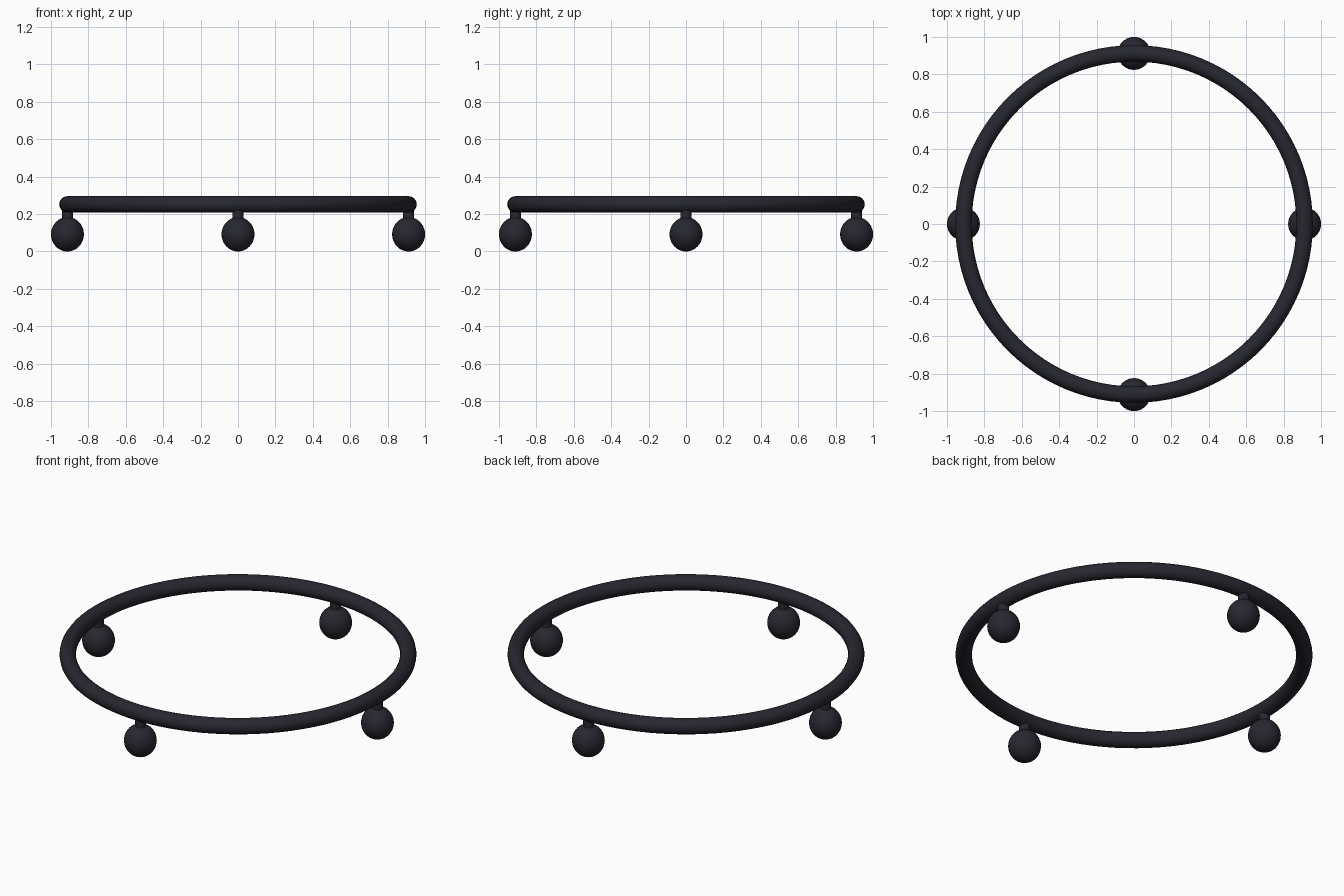
import bpy
import math

cube = bpy.data.objects.get("Cube")
if cube:
    bpy.data.objects.remove(cube, do_unlink=True)

RING_R, TUBE_R, RING_Z = 0.912, 0.044, 0.252
FOOT_R, FOOT_H = 0.088, 0.092
STEM_R = 0.03

# Single dark material
dark = bpy.data.materials.new("dark_charcoal")
dark.use_nodes = True
colour = (0.02, 0.02, 0.03, 1)
dark.diffuse_color = colour
dark.node_tree.nodes["Principled BSDF"].inputs["Base Color"].default_value = colour


def finish(name):
    obj = bpy.context.object
    obj.name = name
    obj.data.materials.append(dark)
    bpy.ops.object.shade_smooth_by_angle(angle=math.radians(50))
    return obj


# Round tubular ring
bpy.ops.mesh.primitive_torus_add(major_radius=RING_R, minor_radius=TUBE_R,
                                 major_segments=96, minor_segments=16,
                                 location=(0, 0, RING_Z))
finish("ring")

# Four ball feet on short stems, one per side
for i, side in enumerate(("left", "back", "right", "front")):
    a = i * math.pi / 2
    x, y = RING_R * math.cos(a), RING_R * math.sin(a)

    bpy.ops.mesh.primitive_uv_sphere_add(segments=32, ring_count=20, radius=1,
                                         location=(x, y, FOOT_H))
    bpy.context.object.scale = (FOOT_R, FOOT_R, FOOT_H)
    bpy.ops.object.transform_apply(location=False, rotation=False, scale=True)
    finish(side + "_ball_foot")

    bottom, top = FOOT_H * 1.6, RING_Z - 0.01
    bpy.ops.mesh.primitive_cylinder_add(vertices=24, radius=STEM_R, depth=top - bottom,
                                        location=(x, y, (top + bottom) / 2))
    finish(side + "_stem")
